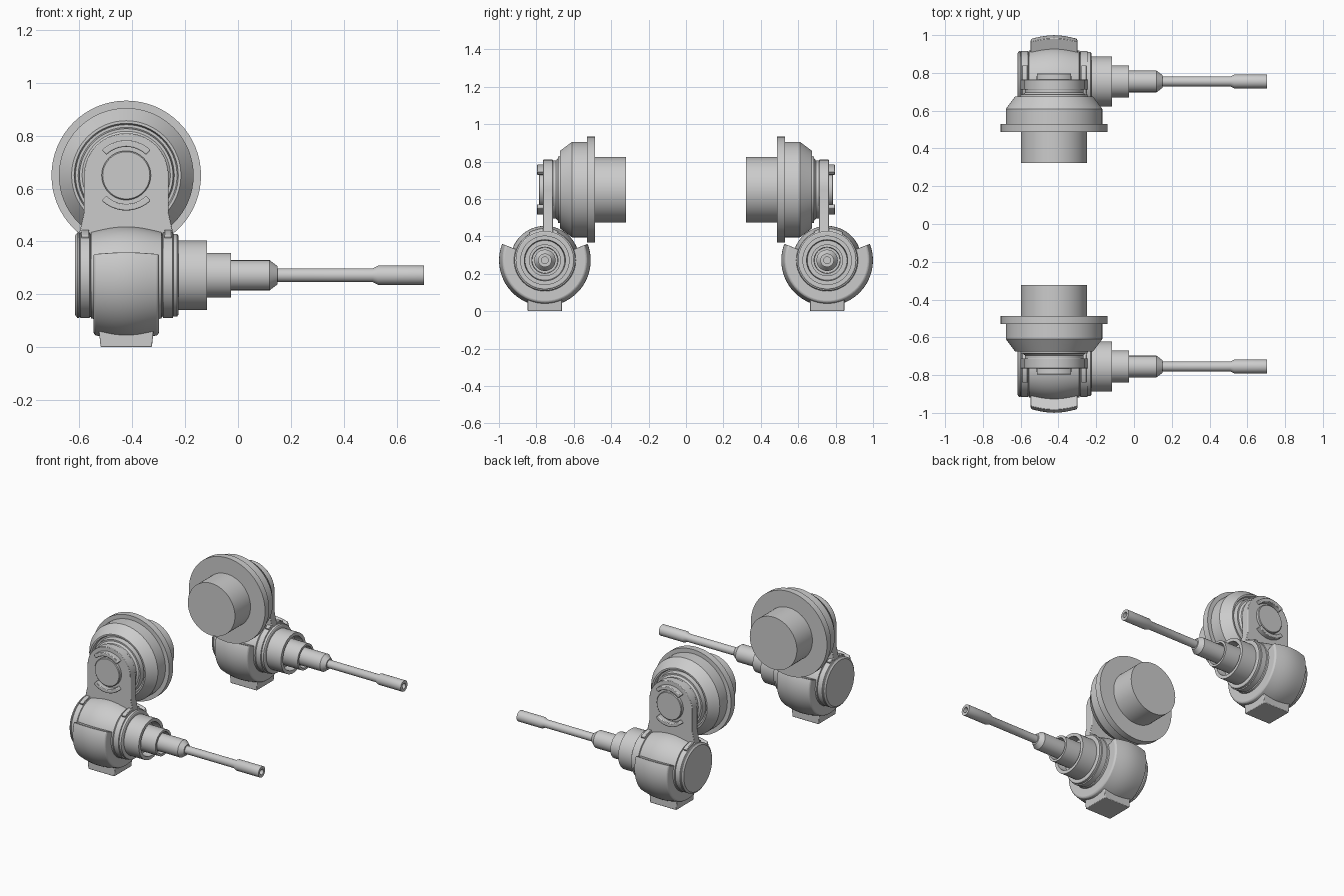
import bpy, bmesh
from math import sin, cos, pi, radians
from mathutils import Vector

if "Cube" in bpy.data.objects:
    bpy.data.objects.remove(bpy.data.objects["Cube"])

CX = -0.423            # centre of mount and gun body along x
GY, GZ = -0.7545, 0.272  # gun axis
MZ = 0.65              # mount axis height


def finish(name, bm, bevel=0.0):
    """Store the mesh, mirror it to the other side, smooth it."""
    bmesh.ops.remove_doubles(bm, verts=bm.verts, dist=1e-5)
    bmesh.ops.recalc_face_normals(bm, faces=bm.faces)
    me = bpy.data.meshes.new(name)
    bm.to_mesh(me)
    bm.free()
    ob = bpy.data.objects.new(name, me)
    bpy.context.collection.objects.link(ob)
    if bevel:
        b = ob.modifiers.new("bevel", 'BEVEL')
        b.width, b.segments, b.limit_method = bevel, 2, 'ANGLE'
    m = ob.modifiers.new("mirror", 'MIRROR')
    m.use_axis = (False, True, False)
    m.use_mirror_merge = False
    bpy.ops.object.select_all(action='DESELECT')
    ob.select_set(True)
    bpy.context.view_layer.objects.active = ob
    bpy.ops.object.shade_smooth_by_angle(angle=radians(30))
    return ob


def gun_point(x, r, a):      # around the gun axis (x)
    return Vector((x, GY + r * cos(a), GZ + r * sin(a)))


def mount_point(d, r, a):    # around the mount axis (y), d = distance outwards
    return Vector((CX + r * cos(a), -d, MZ + r * sin(a)))


def lathe(name, profile, point, arc=None, seg=64, bevel=0.0):
    """Turn a profile; with an arc the closed section is swept and capped."""
    bm = bmesh.new()
    a0, a1 = arc or (0, 2 * pi)
    n = seg + 1 if arc else seg
    rings = [[bm.verts.new(point(t, r, a0 + (a1 - a0) * i / seg)) for t, r in profile]
             for i in range(n)]
    k = len(profile)
    for i in range(seg):
        p, q = rings[i], rings[(i + 1) % n]
        for j in range(k if arc else k - 1):
            bm.faces.new((p[j], p[(j + 1) % k], q[(j + 1) % k], q[j]))
    if arc:
        bm.faces.new(rings[0])
        bm.faces.new(rings[-1])
    return finish(name, bm, bevel)


def bulge(x0, x1, edge, top, n=12):
    """Barrel-shaped run of profile points."""
    return [(x0 + (x1 - x0) * i / n, edge + (top - edge) * sin(pi * i / n)) for i in range(n + 1)]


def prism(name, pts, y0, y1, bevel=0.0):
    """Extrude an x-z outline along y."""
    bm = bmesh.new()
    f = bm.faces.new([bm.verts.new((x, y0, z)) for x, z in pts])
    new = bmesh.ops.extrude_face_region(bm, geom=[f])["geom"]
    bmesh.ops.translate(bm, verts=[v for v in new if isinstance(v, bmesh.types.BMVert)],
                        vec=(0, y1 - y0, 0))
    return finish(name, bm, bevel)


# Side mount: plug, flange, drum, cone and grooved face
lathe("side_mount", [
    (0.322, 0), (0.322, 0.175), (0.487, 0.175), (0.487, 0.283), (0.53, 0.283),
    (0.53, 0.255), (0.61, 0.255), (0.674, 0.207), (0.674, 0.197), (0.655, 0.192),
    (0.655, 0.182), (0.685, 0.177), (0.685, 0.167), (0.695, 0.155), (0.72, 0.155),
    (0.72, 0)], mount_point)

# Hanging arm with rounded top and flared foot
arc_top = [(CX + 0.16 * cos(pi * i / 32), MZ + 0.16 * sin(pi * i / 32)) for i in range(33)]
prism("hanging_arm", arc_top + [(CX - 0.16, 0.51), (CX - 0.178, 0.43), (CX - 0.178, 0.33),
                                (CX + 0.178, 0.33), (CX + 0.178, 0.43), (CX + 0.16, 0.51)],
      -0.765, -0.711, 0.003)

# Pivot boss and the two curved ribs around it
lathe("pivot_boss", [(0.75, 0), (0.75, 0.093), (0.782, 0.093), (0.786, 0.089), (0.786, 0)], mount_point)
for label, mid in (("upper", pi / 2), ("lower", -pi / 2)):
    lathe(label + "_pivot_rib", [(0.755, 0.108), (0.755, 0.133), (0.797, 0.133), (0.797, 0.108)],
          mount_point, (mid - radians(44), mid + radians(44)), 20, 0.004)

# Gun body: rear cheek, barrel-shaped middle, front cheek
lathe("gun_body", [(-0.617, 0), (-0.617, 0.15), (-0.608, 0.162), (-0.602, 0.162), (-0.600, 0.157),
                   (-0.596, 0.162), (-0.562, 0.162), (-0.558, 0.155)]
      + bulge(-0.556, -0.290, 0.163, 0.184)
      + [(-0.286, 0.155), (-0.283, 0.162), (-0.247, 0.162), (-0.245, 0.156), (-0.23, 0.156),
         (-0.226, 0.150), (-0.226, 0)], gun_point)

# Cheek straps joining the arm foot to the body
for label, x in (("rear", -0.578), ("front", -0.265)):
    lathe(label + "_cheek_strap", [(x - 0.014, 0.13), (x - 0.014, 0.172), (x + 0.014, 0.172), (x + 0.014, 0.13)],
          gun_point, (radians(65), radians(120)), 16, 0.003)

# Armour shell wrapped under the body
lathe("lower_shell", [(-0.547, 0.15), (-0.547, 0.218)] + bulge(-0.541, -0.305, 0.227, 0.245)
      + [(-0.299, 0.218), (-0.299, 0.15)], gun_point, (radians(-201), radians(21)), 48, 0.003)

# Foot block
prism("foot_block", [(CX - 0.097, 0), (CX + 0.097, 0), (CX + 0.104, 0.07), (CX - 0.104, 0.07)],
      GY - 0.092, GY + 0.092, 0.004)

# Telescoping sleeves with hollow mouths, barrel and bored muzzle
lathe("sleeves_and_barrel", [
    (-0.24, 0), (-0.24, 0.132), (-0.117, 0.132), (-0.117, 0.11), (-0.175, 0.106),
    (-0.175, 0.085), (-0.026, 0.085), (-0.026, 0.070), (-0.065, 0.068), (-0.065, 0.057),
    (0.12, 0.057), (0.15, 0.034), (0.15, 0.026), (0.51, 0.026), (0.53, 0.036),
    (0.705, 0.036), (0.705, 0.018), (0.63, 0.018), (0.63, 0)], gun_point, seg=48)
